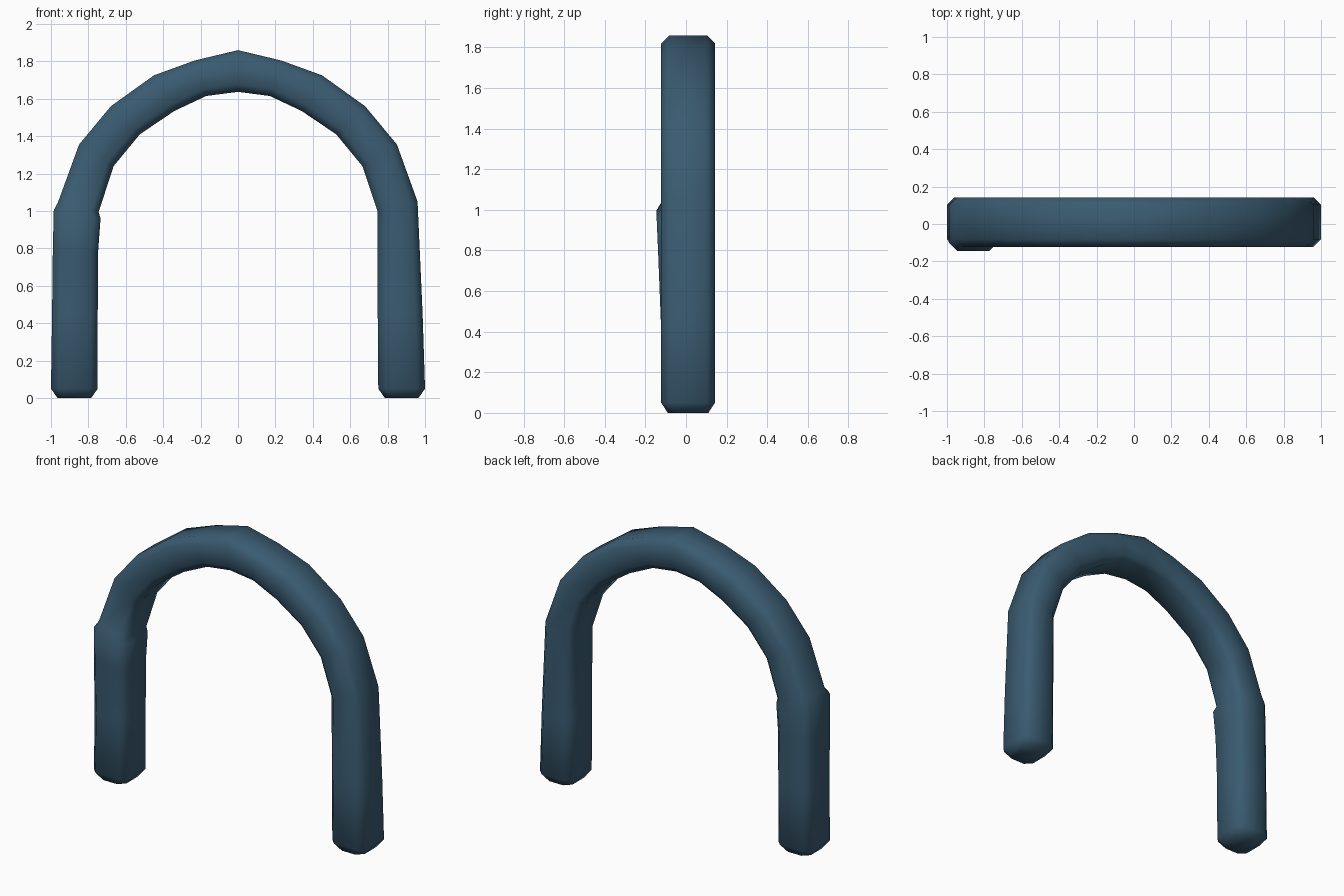
import bpy, bmesh
from mathutils import Vector

if "Cube" in bpy.data.objects:
    bpy.data.objects.remove(bpy.data.objects["Cube"])

BACK, FRONT, CHAMFER = 0.143, -0.122, 0.04

blue = bpy.data.materials.new("slate blue")
blue.diffuse_color = (0.042, 0.105, 0.165, 1)
blue.use_nodes = True
blue.node_tree.nodes["Principled BSDF"].inputs["Base Color"].default_value = blue.diffuse_color

# Half arch from the crown to the shoulder: outer x, z, inner x, z
half = [(0.23, 1.805, 0.17, 1.615), (0.45, 1.725, 0.34, 1.535),
        (0.68, 1.56, 0.525, 1.41), (0.85, 1.355, 0.665, 1.24)]

# Each ring: outer x, z, inner x, z, front y, back y
left_leg = [(-0.965, 0, -0.785, 0, -0.09, 0.11),
            (-1, 0.05, -0.75, 0.05, FRONT, BACK),
            (-0.994, 0.45, -0.75, 0.45, -0.124, BACK),
            (-0.99, 0.8, -0.748, 0.78, -0.137, BACK),
            (-0.985, 1.005, -0.735, 0.96, -0.145, BACK),
            (-0.963, 1.045, -0.745, 0.995, FRONT, BACK)]
right_leg = [(0.96, 1.05, 0.745, 1.0, FRONT, BACK),
             (0.987, 0.45, 0.747, 0.45, FRONT, BACK),
             (1, 0.05, 0.75, 0.05, FRONT, BACK),
             (0.965, 0, 0.785, 0, -0.09, 0.11)]
arch = [(-a, b, -c, d, FRONT, BACK) for a, b, c, d in reversed(half)]
arch += [(0, 1.86, 0, 1.637, FRONT, BACK)]
arch += [(a, b, c, d, FRONT, BACK) for a, b, c, d in half]


def ring(bm, ox, oz, ix, iz, yf, yb):
    """Chamfered square section between an outer and an inner point."""
    o, i = Vector((ox, 0, oz)), Vector((ix, 0, iz))
    c = CHAMFER / (i - o).length
    d = CHAMFER
    pts = [(0, yf + d), (c, yf), (1 - c, yf), (1, yf + d),
           (1, yb - d), (1 - c, yb), (c, yb), (0, yb - d)]
    return [bm.verts.new(o.lerp(i, t) + Vector((0, y, 0))) for t, y in pts]


# Arched bar swept through all rings, closed by flat feet
bm = bmesh.new()
rings = [ring(bm, *r) for r in left_leg + arch + right_leg]
for a, b in zip(rings, rings[1:]):
    for k in range(8):
        n = (k + 1) % 8
        bm.faces.new((a[k], a[n], b[n], b[k]))
bm.faces.new(rings[0])
bm.faces.new(rings[-1])
bmesh.ops.recalc_face_normals(bm, faces=bm.faces[:])
for f in bm.faces:
    f.smooth = True
mesh = bpy.data.meshes.new("arched_bar")
bm.to_mesh(mesh)
bm.free()
mesh.materials.append(blue)
bpy.context.collection.objects.link(bpy.data.objects.new("arched_bar", mesh))
